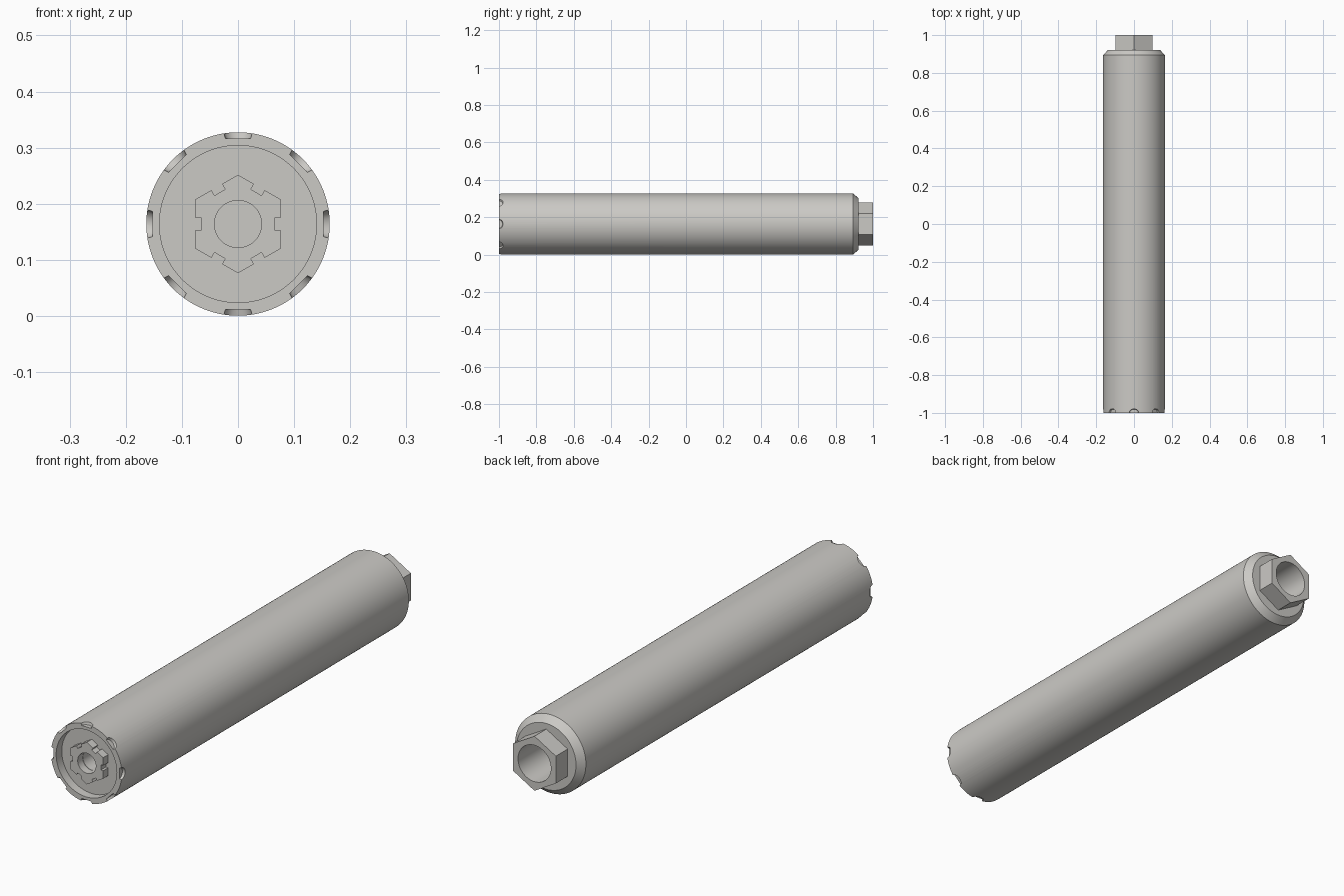
import bpy, bmesh, math
from mathutils import Matrix, Vector

if "Cube" in bpy.data.objects:
    bpy.data.objects.remove(bpy.data.objects["Cube"])

R = 0.1635          # tube radius
CZ = 0.1640         # height of the tube axis
SEG = 96

grey = bpy.data.materials.new("warm_grey")
grey.diffuse_color = (0.6, 0.588, 0.56, 1)
grey.use_nodes = True
grey.node_tree.nodes["Principled BSDF"].inputs["Base Color"].default_value = grey.diffuse_color


def make_object(name, bm):
    bmesh.ops.recalc_face_normals(bm, faces=bm.faces[:])
    mesh = bpy.data.meshes.new(name)
    bm.to_mesh(mesh)
    bm.free()
    mesh.materials.append(grey)
    obj = bpy.data.objects.new(name, mesh)
    bpy.context.collection.objects.link(obj)
    return obj


def lathe(name, profile):
    """Spin (radius, y) points around the lengthwise axis and cap both ends."""
    bm = bmesh.new()
    rings = []
    for r, y in profile:
        rings.append([bm.verts.new((r * math.sin(2 * math.pi * i / SEG), y,
                                    CZ + r * math.cos(2 * math.pi * i / SEG)))
                      for i in range(SEG)])
    for a, b in zip(rings, rings[1:]):
        for i in range(SEG):
            j = (i + 1) % SEG
            bm.faces.new((a[i], a[j], b[j], b[i]))
    bm.faces.new(rings[0])
    bm.faces.new(rings[-1])
    return make_object(name, bm)


def prism(name, outline, y0, y1):
    """Extrude an (x, z) outline along the lengthwise axis."""
    bm = bmesh.new()
    face = bm.faces.new([bm.verts.new((x, y0, CZ + z)) for x, z in outline])
    out = bmesh.ops.extrude_face_region(bm, geom=[face])
    for v in out["geom"]:
        if isinstance(v, bmesh.types.BMVert):
            v.co.y = y1
    return make_object(name, bm)


def hexagon(radius, notch_width=0, notch_depth=0):
    """Pointed-top hexagon, optionally with a square notch in every side."""
    pts = []
    apothem = radius * math.cos(math.pi / 6)
    for k in range(6):
        a = math.radians(90 + 60 * k)
        pts.append((radius * math.cos(a), radius * math.sin(a)))
        if notch_width:
            m = a + math.pi / 6
            n = Vector((math.cos(m), math.sin(m)))
            t = Vector((-n.y, n.x)) * notch_width / 2
            low = n * (apothem - notch_depth)
            pts += [tuple(p) for p in (n * apothem - t, low - t, low + t, n * apothem + t)]
    return pts


def cut(obj, cutter):
    mod = obj.modifiers.new("cut", 'BOOLEAN')
    mod.operation = 'DIFFERENCE'
    mod.solver = 'EXACT'
    mod.object = cutter
    bpy.context.view_layer.objects.active = obj
    bpy.ops.object.modifier_apply(modifier=mod.name)


# Tube with a recessed front end and a chamfered back end
tube = lathe("tube", [(0.14, -0.963), (0.14, -1.0), (R, -1.0),
                      (R, 0.894), (R - 0.026, 0.922)])

# Notched hex socket in the recess, and hex nut at the back
front_socket = prism("front_socket", hexagon(0.0877, 0.022, 0.011), -0.965, -0.998)
back_nut = prism("back_nut", hexagon(0.114), 0.920, 1.0)

# Eight tapered round notches around the front rim
bm = bmesh.new()
for k in range(8):
    place = (Matrix.Translation((0, -1.0, CZ)) @ Matrix.Rotation(k * math.pi / 4, 4, 'Y')
             @ Matrix.Translation((0, 0, R + 0.004)) @ Matrix.Diagonal((1, 0.85, 1, 1)))
    bmesh.ops.create_cone(bm, cap_ends=True, segments=24, radius1=0.0225,
                          radius2=0.0315, depth=0.03, matrix=place)
rim_cutter = make_object("rim_cutter", bm)

# Blind bores at each end
front_bore = lathe("front_bore", [(0.042, -1.1), (0.042, -0.75)])
back_bore = lathe("back_bore", [(0.076, 0.70), (0.076, 1.1)])

cut(tube, rim_cutter)
cut(tube, front_bore)
cut(tube, back_bore)
cut(front_socket, front_bore)
cut(back_nut, back_bore)
for helper in (rim_cutter, front_bore, back_bore):
    bpy.data.objects.remove(helper)

# Smooth the round walls, keep the edges crisp
for obj in (tube, front_socket, back_nut):
    bpy.ops.object.select_all(action='DESELECT')
    obj.select_set(True)
    bpy.context.view_layer.objects.active = obj
    bpy.ops.object.shade_smooth_by_angle(angle=math.radians(30))
